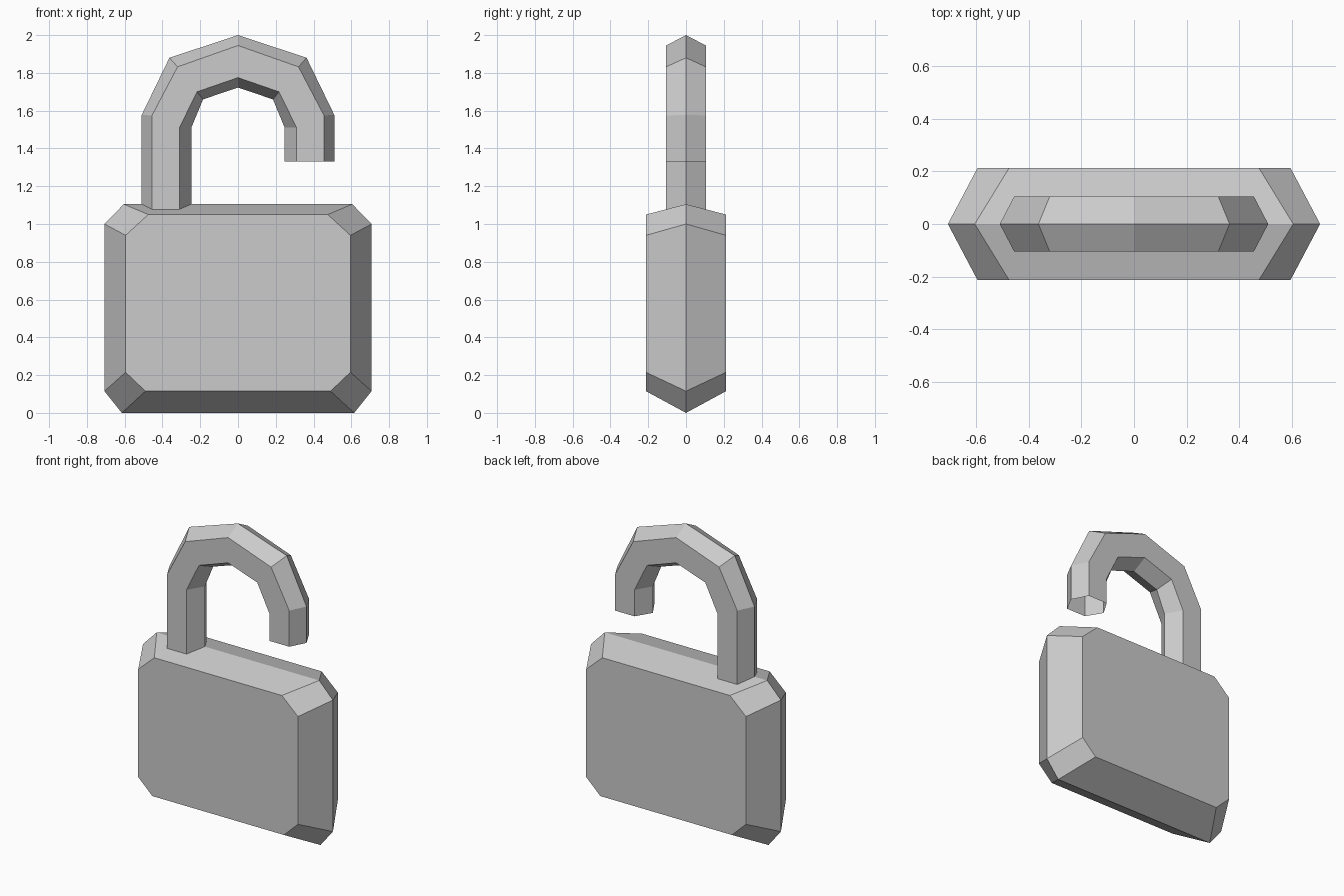
import bpy, bmesh

if "Cube" in bpy.data.objects:
    bpy.data.objects.remove(bpy.data.objects["Cube"])


def loft(name, rings, caps):
    """Skin a list of closed rings of equal length into one flat-shaded mesh."""
    bm = bmesh.new()
    vs = [[bm.verts.new(p) for p in ring] for ring in rings]
    for a, b in zip(vs, vs[1:]):
        n = len(a)
        for i in range(n):
            j = (i + 1) % n
            bm.faces.new((a[i], a[j], b[j], b[i]))
    if caps:
        bm.faces.new(vs[0])
        bm.faces.new(vs[-1])
    bmesh.ops.recalc_face_normals(bm, faces=bm.faces)
    mesh = bpy.data.meshes.new(name)
    bm.to_mesh(mesh)
    bm.free()
    obj = bpy.data.objects.new(name, mesh)
    bpy.context.collection.objects.link(obj)
    return obj


def octagon(y, half):
    """Close a right-hand outline by mirroring it across x = 0."""
    pts = half + [(-x, z) for x, z in reversed(half)]
    return [(x, y, z) for x, z in pts]


# Lock body: narrow front and back faces, wide middle ridge
face = [(0.49, 0.115), (0.595, 0.215), (0.595, 0.94), (0.475, 1.05)]
ridge = [(0.615, 0.0), (0.707, 0.115), (0.707, 1.0), (0.605, 1.105)]
loft("lock_body", [octagon(-0.212, face), octagon(0, ridge), octagon(0.212, face)], True)

# Shackle: hexagonal section, each station = outer ridge, outer edge, inner edge, inner ridge
def leg(z):
    return [(0.51, z), (0.455, z), (0.31, z), (0.247, z)]


shoulder = [(0.51, 1.577), (0.455, 1.575), (0.31, 1.51), (0.247, 1.51)]
bend = [(0.363, 1.88), (0.32, 1.832), (0.217, 1.70), (0.185, 1.66)]
crown = [(0, 2.0), (0, 1.945), (0, 1.775), (0, 1.722)]


def section(station, side):
    o, a, b, i = [(side * x, z) for x, z in station]
    w = 0.105
    return [(o[0], 0, o[1]), (a[0], -w, a[1]), (b[0], -w, b[1]),
            (i[0], 0, i[1]), (b[0], w, b[1]), (a[0], w, a[1])]


path = [(leg(1.03), -1), (shoulder, -1), (bend, -1), (crown, 1),
        (bend, 1), (shoulder, 1), (leg(1.332), 1)]
# The free end is an open tube
loft("shackle", [section(s, d) for s, d in path], False)
